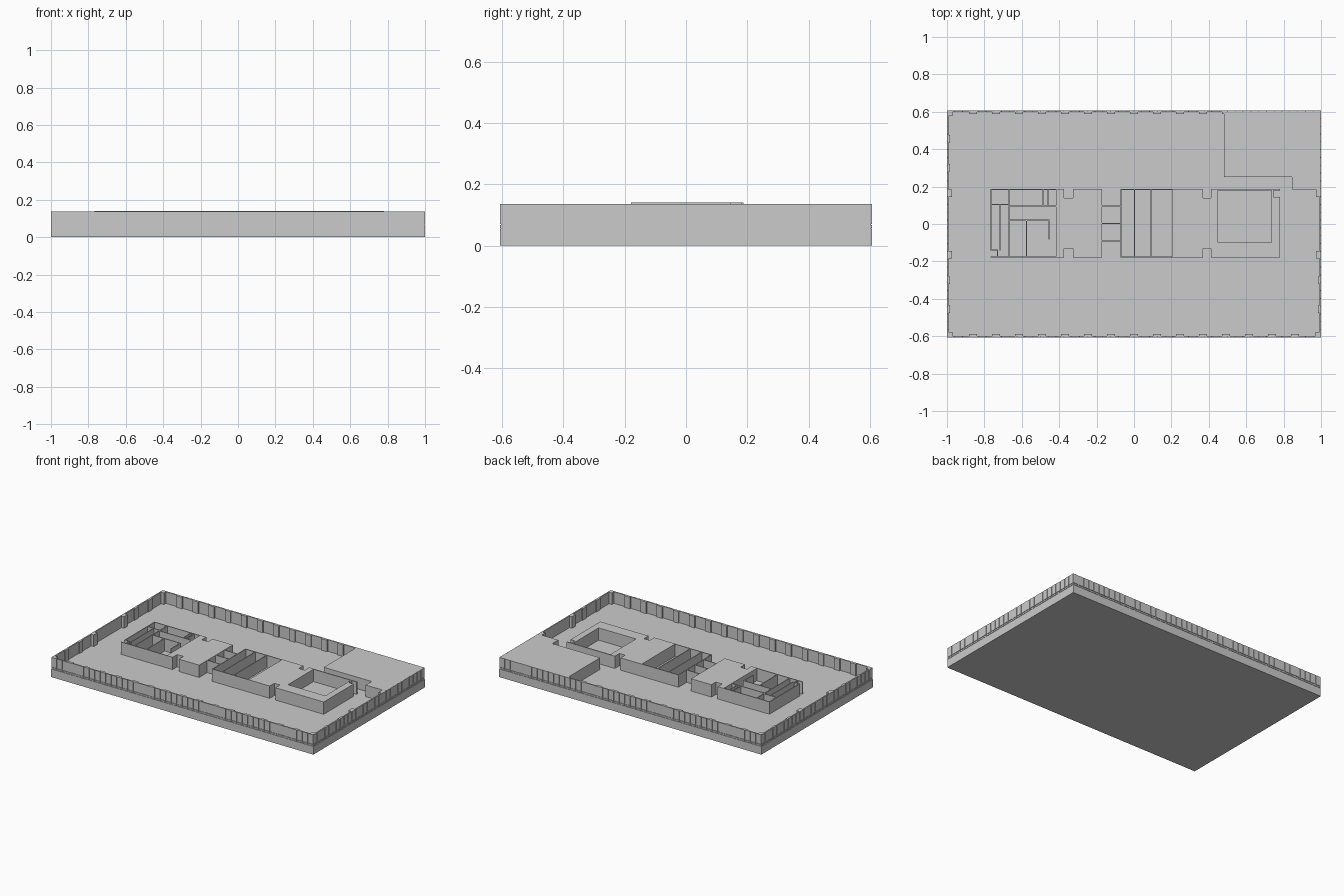
import bpy, bmesh

if "Cube" in bpy.data.objects:
    bpy.data.objects.remove(bpy.data.objects["Cube"])

HX, HY = 1.0, 0.607          # half footprint
FLOOR, TOP, CORE = 0.056, 0.136, 0.141


def add_box(bm, x0, x1, y0, y1, z0, z1):
    v = [bm.verts.new((x, y, z)) for z in (z0, z1)
         for x, y in ((x0, y0), (x1, y0), (x1, y1), (x0, y1))]
    for f in ((3, 2, 1, 0), (4, 5, 6, 7), (0, 1, 5, 4),
              (1, 2, 6, 5), (2, 3, 7, 6), (3, 0, 4, 7)):
        bm.faces.new([v[i] for i in f])


def finish(name, bm):
    bmesh.ops.recalc_face_normals(bm, faces=bm.faces)
    me = bpy.data.meshes.new(name)
    bm.to_mesh(me)
    bm.free()
    ob = bpy.data.objects.new(name, me)
    bpy.context.collection.objects.link(ob)
    return ob


def boxes(name, items):
    bm = bmesh.new()
    for b in items:
        add_box(bm, *b)
    return finish(name, bm)


def prism(name, pts, z0, z1):
    bm = bmesh.new()
    face = bm.faces.new([bm.verts.new((x, y, z0)) for x, y in pts])
    top = bmesh.ops.extrude_face_region(bm, geom=[face])['geom']
    vs = [g for g in top if isinstance(g, bmesh.types.BMVert)]
    # keep the base cap so the prism is closed
    bmesh.ops.translate(bm, verts=vs, vec=(0, 0, z1 - z0))
    if face not in bm.faces[:]:
        bm.faces.new([v for v in bm.verts if v not in vs])
    return finish(name, bm)


# floor slab
boxes("floor_slab", [(-HX, HX, -HY, HY, 0, FLOOR)])

# thin backing wall behind the facade panels
T0, T1 = 0.004, 0.009
back = []
for s in (-1, 1):
    a, b = sorted((s * (HY - T0), s * (HY - T1)))
    back.append((-HX + T0, HX - T0, a, b, FLOOR, TOP))
    a, b = sorted((s * (HX - T0), s * (HX - T1)))
    back.append((a, b, -HY + T1, HY - T1, FLOOR, TOP))
boxes("facade_backing", back)

# facade panels: a low spandrel row and a tall row on all four sides
panels = []
GAP = 0.002
for z0, z1 in ((0.058, 0.068), (0.071, TOP)):
    for s in (-1, 1):
        n = 48
        p = 2 * HX / n
        a, b = sorted((s * HY, s * (HY - T0)))
        for i in range(n):
            x = -HX + i * p
            panels.append((x + GAP, x + p - GAP, a, b, z0, z1))
        n = 29
        p = 2 * HY / n
        a, b = sorted((s * HX, s * (HX - T0)))
        for i in range(n):
            y = -HY + i * p
            panels.append((a, b, y + GAP, y + p - GAP, z0, z1))
boxes("facade_panels", panels)

# inner perimeter columns
cols = []
for s in (-1, 1):
    a, b = sorted((s * (HY - T1), s * (HY - 0.018)))
    for i in range(-7, 8):
        x = i * 0.123
        cols.append((x - 0.021, x + 0.021, a, b, FLOOR, TOP))
    for y, w, d in ((0.455, 0.022, 0.015), (0.30, 0.02, 0.015), (0.165, 0.02, 0.028)):
        a2, b2 = sorted((s * (HX - T1), s * (HX - d)))
        for t in (-1, 1):
            cols.append((a2, b2, t * y - w, t * y + w, FLOOR, TOP))
    for t in (-1, 1):
        cx = sorted((s * (HX - T1), s * (HX - 0.03)))
        cy = sorted((t * (HY - T1), t * (HY - 0.03)))
        cols.append((*cx, *cy, FLOOR, TOP))
boxes("perimeter_columns", cols)

# solid corner room at the back right
prism("corner_room", [(0.48, 0.25), (0.845, 0.25), (0.845, 0.185), (HX - T1, 0.185),
                      (HX - T1, HY - T1), (0.48, HY - T1)], FLOOR, TOP)


# solid core blocks with a notch front and back
Y0, Y1 = -0.18, 0.187


def notched(name, x0, x1, n0, n1):
    prism(name, [(x0, Y0), (n0, Y0), (n0, -0.13), (n1, -0.13), (n1, Y0), (x1, Y0),
                 (x1, Y1), (n1, Y1), (n1, 0.138), (n0, 0.138), (n0, Y1), (x0, Y1)],
          FLOOR, CORE)


notched("core_block_left", -0.418, -0.17, -0.373, -0.325)
notched("core_block_right", 0.207, 0.45, 0.368, 0.412)

# right shaft: solid strips around an open pit
boxes("right_shaft", [
    (0.45, 0.78, Y0, -0.098, FLOOR, CORE),
    (0.735, 0.78, -0.098, 0.145, FLOOR, CORE),
    (0.735, 0.745, 0.145, 0.18, FLOOR, CORE),
    (0.45, 0.78, 0.18, Y1, FLOOR, CORE)])


# thin core partitions, given by end points
def walls(name, lines, t=0.003):
    boxes(name, [(x0 - t, x1 + t, y0 - t, y1 + t, FLOOR, CORE)
                 for x0, y0, x1, y1 in lines])


yl, yh = Y0 + 0.003, Y1 - 0.003
walls("left_core_walls", [
    (-0.765, yh, -0.418, yh), (-0.765, yl, -0.418, yl),
    (-0.765, -0.14, -0.765, yh), (-0.765, -0.14, -0.73, -0.14),
    (-0.73, yl, -0.73, -0.14), (-0.717, -0.14, -0.717, 0.105),
    (-0.765, 0.105, -0.668, 0.105), (-0.668, yl, -0.668, yh),
    (-0.668, 0.095, -0.418, 0.095), (-0.668, 0.02, -0.455, 0.02),
    (-0.575, yl, -0.575, 0.02), (-0.455, -0.08, -0.455, 0.02),
    (-0.485, 0.095, -0.485, yh), (-0.46, 0.095, -0.46, yh)])
walls("middle_core_walls", [
    (-0.17, -0.09, -0.07, -0.09), (-0.17, 0.003, -0.07, 0.003),
    (-0.17, 0.095, -0.07, 0.095), (-0.07, yl, -0.07, yh),
    (0.003, yl, 0.003, yh), (0.09, yl, 0.09, yh),
    (-0.07, yl, 0.207, yl), (-0.07, yh, 0.207, yh)])
